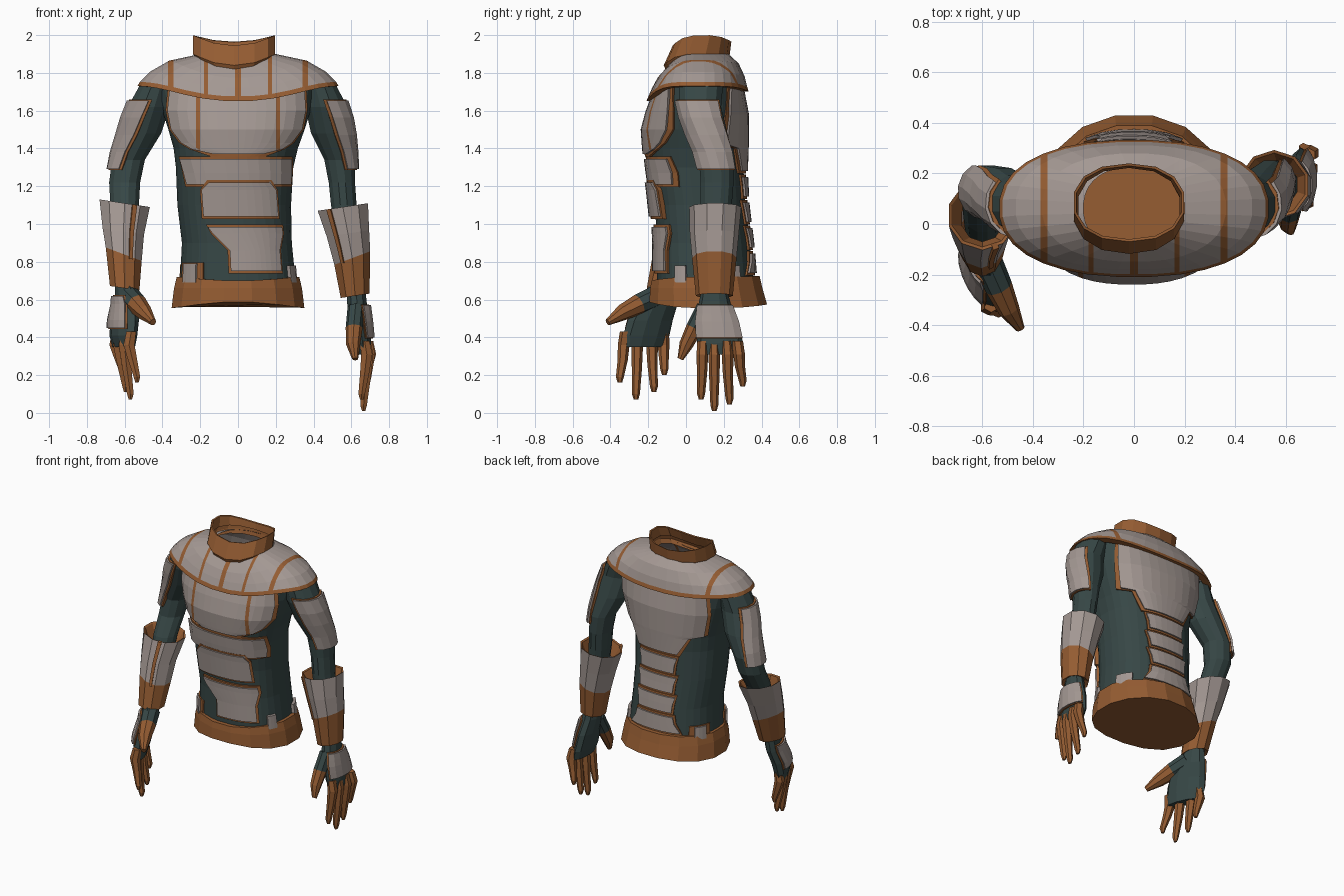
import bpy, bmesh, math
from mathutils import Vector

if "Cube" in bpy.data.objects:
    bpy.data.objects.remove(bpy.data.objects["Cube"])

def material(name, rgb):
    m = bpy.data.materials.new(name)
    m.diffuse_color = (*rgb, 1)
    m.use_nodes = True
    m.node_tree.nodes["Principled BSDF"].inputs["Base Color"].default_value = m.diffuse_color
    return m

MATS = [material("rust_orange", (0.30, 0.108, 0.032)),
        material("armour_grey", (0.37, 0.315, 0.292)),
        material("dark_teal", (0.038, 0.063, 0.061))]
ORANGE, GREY, TEAL = 0, 1, 2

def build(name, verts, faces, mats, cuts=(), rule=None):
    """Mesh object; cuts are x positions to slice at, rule recolours faces."""
    bm = bmesh.new()
    vs = [bm.verts.new(v) for v in verts]
    for f, m in zip(faces, mats):
        bm.faces.new([vs[i] for i in f]).material_index = m
    for x in cuts:
        bmesh.ops.bisect_plane(bm, geom=bm.verts[:] + bm.edges[:] + bm.faces[:],
                               plane_co=(x, 0, 0), plane_no=(1, 0, 0), dist=1e-5)
    if rule:
        for f in bm.faces:
            f.material_index = rule(f.calc_center_median(), f.material_index)
    bmesh.ops.recalc_face_normals(bm, faces=bm.faces[:])
    me = bpy.data.meshes.new(name)
    bm.to_mesh(me)
    bm.free()
    for m in MATS:
        me.materials.append(m)
    ob = bpy.data.objects.new(name, me)
    bpy.context.collection.objects.link(ob)
    return ob

def loft(name, rings, mats, cap0=False, cap1=False, **kw):
    """Skin closed rings; mats gives one colour per band."""
    n = len(rings[0])
    verts = [p for r in rings for p in r]
    faces, fm = [], []
    for k in range(len(rings) - 1):
        for i in range(n):
            j = (i + 1) % n
            faces.append((k * n + i, k * n + j, k * n + n + j, k * n + n + i))
            fm.append(mats[k])
    if cap0:
        faces.append(tuple(range(n))); fm.append(mats[0])
    if cap1:
        faces.append(tuple(range(len(verts) - n, len(verts)))); fm.append(mats[-1])
    return build(name, verts, faces, fm, **kw)

def spow(v, e):
    return math.copysign(abs(v) ** e, v)

def ring_point(s, a, off=0.0, n=2.0, tilt=0.0):
    """Point on a section (x, y, z, rx, ry, turn) at angle a in degrees."""
    x, y, z, rx, ry, turn = s
    a, t = math.radians(a), math.radians(turn)
    u, v = (rx + off) * spow(math.cos(a), 2 / n), (ry + off) * spow(math.sin(a), 2 / n)
    return Vector((x + u * math.cos(t) - v * math.sin(t),
                   y + u * math.sin(t) + v * math.cos(t), z + tilt * u))

def section(spec, z):
    """Interpolate a section list (top to bottom) at height z."""
    for a, b in zip(spec, spec[1:]):
        if a[2] >= z >= b[2]:
            f = (a[2] - z) / (a[2] - b[2])
            return tuple(p + (q - p) * f for p, q in zip(a, b))
    return spec[0] if z > spec[0][2] else spec[-1]

def limb(name, spec, n, mats, cap0=False, cap1=True, exp=2.0, tilts=None):
    tilts = tilts or [0] * len(spec)
    rings = [[ring_point(s, 360 * (i + .5) / n, 0, exp, t) for i in range(n)]
             for s, t in zip(spec, tilts)]
    return loft(name, rings, mats, cap0, cap1)

def tube(name, pts, n, mats):
    """Tapered tube along points (x, y, z, r), rings square to the path."""
    P = [Vector(p[:3]) for p in pts]
    q = (P[-1] - P[0]).to_track_quat('Z', 'Y')
    rings = [[p + q @ Vector((s[3] * math.cos(math.tau * i / n), s[3] * math.sin(math.tau * i / n), 0))
              for i in range(n)] for p, s in zip(P, pts)]
    return loft(name, rings, mats, True, True)

def patch(name, grids, **kw):
    """Raised plates from (outer grid, inner grid, colour) with edge walls."""
    verts, faces, fm = [], [], []
    for top, low, m in grids:
        R, C, b = len(top), len(top[0]), len(verts)
        verts += [p for r in top for p in r] + [p for r in low for p in r]
        idx = lambda r, c: b + r * C + c
        faces += [(idx(r, c), idx(r, c + 1), idx(r + 1, c + 1), idx(r + 1, c))
                  for r in range(R - 1) for c in range(C - 1)]
        loop = ([(0, c) for c in range(C)] + [(r, C - 1) for r in range(1, R)] +
                [(R - 1, c) for c in range(C - 2, -1, -1)] + [(r, 0) for r in range(R - 2, 0, -1)])
        for p, q in zip(loop, loop[1:] + loop[:1]):
            faces.append((idx(*p), idx(*q), idx(*q) + R * C, idx(*p) + R * C))
        fm += [m] * (len(faces) - len(fm))
    return build(name, verts, faces, fm, **kw)

def arc_plate(name, spec, z1, z0, a0, a1, off, trim=True, mat=GREY, exp=2.0, cols=5, tilt=0.0, skew=0.0):
    """Plate wrapped round part of a limb, skewed towards its foot, with an orange border."""
    def grid(o, mz, ma):
        zs = [z1 + mz + (z0 - z1 - 2 * mz) * k / 4 for k in range(5)]
        return [[ring_point(section(spec, z), a0 + skew * k / 4 - ma + (a1 - a0 + 2 * ma) * c / cols, o, exp, tilt)
                 for c in range(cols + 1)] for k, z in enumerate(zs)]
    grids = [(grid(off, 0, 0), grid(-.015, 0, 0), mat)]
    if trim:
        grids.append((grid(off - .01, .005, 8), grid(-.015, .005, 8), ORANGE))
    return patch(name, grids)

# Torso: open tube with a rounded section
EXP = 2.4
def body(z, rx, yf, yb, cx=-.008):
    return (cx, (yf + yb) / 2, z, rx, (yb - yf) / 2, 0)
TORSO = [body(*r) for r in ((1.74, .43, -.13, .28), (1.62, .40, -.18, .31), (1.5, .362, -.212, .315),
         (1.4, .33, -.205, .31, -.012), (1.3, .312, -.195, .305, -.018), (1.1, .302, -.165, .315, -.02),
         (.9, .292, -.155, .34, -.006), (.66, .31, -.155, .36, 0))]
limb("torso", TORSO, 32, [TEAL] * 7, cap1=False, exp=EXP)

def body_plate(name, rows, side, off=.022, cols=10, m=.013, **kw):
    """Plate on the torso from rows (z, left x, right x); side -1 front, 1 back."""
    def grid(o, mg):
        out = []
        for k, (z, xl, xr) in enumerate(rows):
            z += .013 * (mg > 0) * ((k == 0) - (k == len(rows) - 1))
            cx, cy, _, rx, ry, _ = section(TORSO, z)
            row = []
            for c in range(cols + 1):
                x = xl - mg + (xr - xl + 2 * mg) * c / cols
                t = max(-.99, min((x - cx) / rx, .99))
                row.append(Vector((cx + t * (rx + o), cy + side * (ry + o) * (1 - abs(t) ** EXP) ** (1 / EXP), z)))
            out.append(row)
        return out
    return patch(name, [(grid(off, 0), grid(-.02, 0), GREY),
                        (grid(off - .011, m), grid(-.02, m), ORANGE)], **kw)

# Chest and abdomen plates
body_plate("chest_plate", [(1.72, -.34, .33), (1.6, -.35, .335), (1.5, -.33, .315), (1.43, -.28, .265),
           (1.395, -.225, .215), (1.37, -.12, .12)], -1, .028, 14, m=.018, cuts=(-.222, -.2, .2, .222),
           rule=lambda c, m: ORANGE if .2 < abs(c.x) < .222 and c.z > 1.40 else m)
body_plate("upper_abdomen_plate", [(1.345, -.29, .265), (1.27, -.27, .265), (1.21, -.255, .26)], -1, .024)
body_plate("middle_abdomen_plate", [(1.22, -.14, .15), (1.18, -.175, .18), (1.04, -.165, .19)], -1, .036)
body_plate("lower_abdomen_plate", [(.985, -.15, .215), (.95, -.125, .22), (.86, -.04, .205), (.75, -.035, .215)], -1, .024)

# Back plates and spine
body_plate("upper_back_plate", [(1.72, -.32, .32), (1.58, -.325, .315), (1.42, -.29, .28), (1.40, -.21, .21),
                                (1.28, -.14, .15)], 1, m=.018)
for k in range(3):
    z = 1.25 - .135 * k
    body_plate("spine_plate", [(z, -.14, .14), (z - .05, -.125, .125), (z - .105, -.12, .12)], 1, .022, 6)
body_plate("lower_back_plate", [(.845, -.13, .13), (.8, -.14, .14), (.74, -.18, .18)], 1, .022, 6)

# Hip plates
for a0, a1, z in ((208, 230, .79), (328, 342, .78), (15, 40, .78), (142, 160, .78)):
    arc_plate("hip_plate", TORSO, z, .69, a0, a1, .018, trim=100 < a0 < 300, exp=EXP, cols=3)

def band(rx, yf, yb, zs, zf, zb, n=32, e=2.3, cx=0.0, p_=3):
    """Ring whose height differs at sides, front and back."""
    out = []
    for i in range(n):
        p = ring_point((cx, (yf + yb) / 2, zs, rx, (yb - yf) / 2, 0), 360 * (i + .5) / n, 0, e)
        s = (p.y - (yf + yb) / 2) / ((yb - yf) / 2)
        p.z += ((zf if s < 0 else zb) - zs) * abs(s) ** p_
        out.append(p)
    return out

# Shoulder yoke with stripes over the shoulders and front
def yoke_rule(c, m):
    x = abs(c.x)
    front = c.y < .0
    return ORANGE if .342 < x < .37 or front and (.16 < x < .18 or x < .016) else m
loft("shoulder_yoke", [band(.20, -.10, .225, 1.90, 1.83, 1.90), band(.365, -.15, .28, 1.865, 1.775, 1.85),
     band(.47, -.18, .312, 1.805, 1.72, 1.78, p_=4), band(.522, -.20, .325, 1.752, 1.675, 1.725, p_=5),
     band(.535, -.21, .333, 1.73, 1.65, 1.70, p_=5), band(.48, -.17, .29, 1.725, 1.65, 1.70, p_=5)],
     [GREY, GREY, GREY, ORANGE, ORANGE], cuts=(-.37, -.342, -.18, -.16, -.016, .016, .16, .18, .342, .37),
     rule=yoke_rule)

# Collar, open at the top
loft("collar", [band(.205, -.105, .225, 1.87, 1.81, 1.87, 14, cx=-.02), band(.222, -.118, .232, 1.90, 1.84, 1.90, 14, cx=-.02),
     band(.222, -.07, .24, 2.0, 1.945, 1.965, 14, cx=-.02), band(.212, -.06, .23, 1.997, 1.942, 1.962, 14, cx=-.02),
     band(.205, -.09, .222, 1.93, 1.87, 1.92, 14, cx=-.02)], [ORANGE] * 4)

# Belt with closed underside
loft("belt", [band(.30, -.15, .35, .72, .70, .725, 16, 2.2), band(.33, -.188, .395, .72, .70, .725, 16, 2.1),
     band(.345, -.195, .41, .66, .66, .66, 16, 2.1), band(.358, -.20, .435, .555, .588, .575, 16, 2.1)],
     [ORANGE] * 3, cap1=True)

# Arms: sections are (x, y, z, rx, ry, turn)
ARM_R = [(.43, .08, 1.74, .09, .12, 0), (.467, .075, 1.62, .115, .115, 0), (.495, .115, 1.48, .112, .108, 0),
         (.537, .16, 1.34, .083, .095, 0), (.55, .165, 1.22, .072, .09, 0), (.56, .16, 1.1, .07, .085, 0),
         (.61, .15, .7, .06, .07, 0)]
ARM_L = [(-.43, .08, 1.74, .09, .12, 0), (-.472, .08, 1.62, .115, .115, 0), (-.515, .115, 1.48, .112, .11, 0),
         (-.58, .14, 1.34, .09, .095, 0), (-.60, .12, 1.22, .085, .09, 0), (-.60, .05, 1.1, .078, .085, 0),
         (-.60, -.09, .7, .06, .07, 0)]
CUFF_R = [(.565, .155, 1.0, .085, .09, 0), (.555, .155, 1.085, .128, .126, 0), (.555, .155, 1.09, .14, .138, 0),
          (.582, .15, .95, .118, .13, 0), (.605, .15, .82, .10, .118, 0), (.62, .15, .62, .08, .098, 0),
          (.62, .15, .64, .05, .06, 0)]
CUFF_L = [(-.60, .02, 1.03, .085, .09, 0), (-.60, .035, 1.105, .128, .126, 0), (-.60, .035, 1.11, .14, .138, 0),
          (-.607, -.02, .96, .115, .125, 0), (-.605, -.06, .84, .10, .115, 0), (-.60, -.11, .66, .082, .098, 0),
          (-.60, -.11, .68, .05, .06, 0)]
HAND_R = [(.625, .15, .66, .05, .065, 0), (.63, .152, .58, .055, .085, 0), (.645, .165, .48, .053, .113, 0),
          (.66, .18, .37, .048, .122, 0), (.67, .185, .31, .034, .112, 0)]
HAND_L = [(-.598, -.11, .69, .05, .075, 15), (-.59, -.15, .58, .055, .115, 22), (-.60, -.19, .49, .057, .132, 25),
          (-.607, -.21, .41, .052, .135, 25), (-.605, -.22, .35, .036, .12, 25)]
FINGERS_R = [((.67, .09), (.655, .08, .07)), ((.675, .15), (.665, .15, .01)),
             ((.685, .215), (.665, .23, .045)), ((.69, .272), (.67, .3, .14))]
FINGERS_L = [((-.565, -.32), (-.535, -.35, .16)), ((-.59, -.255), (-.57, -.265, .07)),
             ((-.62, -.185), (-.595, -.17, .11)), ((-.64, -.12), (-.615, -.115, .2))]
THUMB_R = [(.625, .10, .56, .045), (.615, .045, .45, .045), (.61, .0, .36, .037), (.62, -.03, .285, .016)]
THUMB_L = [(-.58, -.15, .62, .06), (-.535, -.25, .575, .055), (-.495, -.34, .53, .043), (-.45, -.415, .48, .018)]

for side, arm, cuff, hand, fingers, thumb, out, stripe, zf in (
        ("right", ARM_R, CUFF_R, HAND_R, FINGERS_R, THUMB_R, 0, 238, .35),
        ("left", ARM_L, CUFF_L, HAND_L, FINGERS_L, THUMB_L, 180, 292, .40)):
    sgn = 1 if out == 0 else -1
    limb(side + "_arm", arm, 12, [TEAL] * 6)
    a0, a1 = (-84, 42) if sgn > 0 else (138, 264)
    arc_plate(side + "_upper_arm_plate", arm, 1.655, 1.29, a0, a1, .022, skew=18 * sgn)
    t = .15 * sgn
    limb(side + "_cuff", cuff, 10, [ORANGE, ORANGE, GREY, GREY, ORANGE, ORANGE], cap1=False,
         tilts=[t, t, t, t, t * 2.5, t, t])
    arc_plate(side + "_cuff_stripe", cuff[2:6], cuff[2][2], cuff[4][2] - .02, stripe - 5, stripe + 5,
              .007, trim=False, mat=ORANGE, cols=1, tilt=t)
    limb(side + "_glove", hand, 10, [TEAL] * 4)
    turn = 15 if sgn < 0 else 0
    arc_plate(side + "_hand_plate", hand, zf + .22, zf + .05, out - 62 + turn, out + 62 - turn, .02)
    tube(side + "_thumb", thumb, 8, [TEAL, ORANGE, ORANGE])
    for (bx, by), (tx, ty, tz) in fingers:
        mid = zf + (tz - zf) * .5
        limb(side + "_finger", [(bx, by, zf + .03, .03, .03, 0),
             (bx + .012 * sgn, (by * 2 + ty) / 3, zf - .04, .034, .031, 0),
             ((bx + tx) / 2 + .008 * sgn, (by + ty) / 2, mid, .028, .027, 0),
             (tx, ty, tz + .03, .02, .021, 0), (tx, ty, tz, .01, .012, 0)], 6, [ORANGE] * 4, cap0=True)
